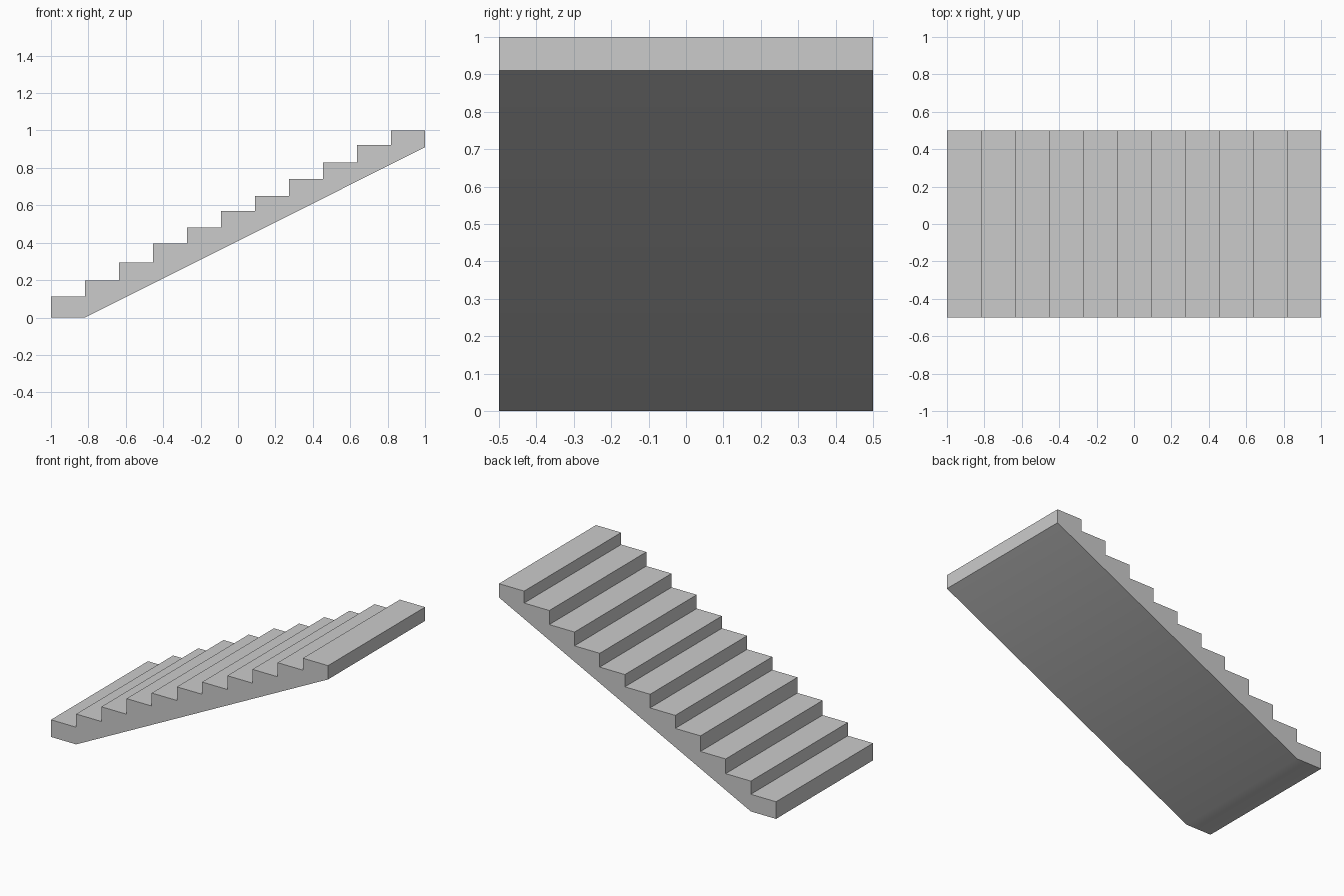
import bpy
import bmesh
import math

cube = bpy.data.objects.get("Cube")
if cube:
    bpy.data.objects.remove(cube, do_unlink=True)

# Plain grey stone
grey = bpy.data.materials.new("stone_grey")
grey.use_nodes = True
color = (0.6, 0.6, 0.6, 1)
grey.diffuse_color = color
grey.node_tree.nodes["Principled BSDF"].inputs["Base Color"].default_value = color

# Side profile: treads and risers climbing towards +x, then the sloped soffit
tread_heights = [0.112, 0.198, 0.294, 0.396, 0.481, 0.57, 0.65, 0.74, 0.83, 0.922, 1.0]
going = 2 / len(tread_heights)
profile = [(-1, 0)]
for i, z in enumerate(tread_heights):
    profile += [(-1 + i * going, z), (-1 + (i + 1) * going, z)]
profile += [(1, 0.91), (-1 + going, 0)]

# Extrude the profile across the width of the flight
bm = bmesh.new()
side = bm.faces.new([bm.verts.new((x, -0.5, z)) for x, z in profile])
result = bmesh.ops.extrude_face_region(bm, geom=[side], use_keep_orig=True)
verts = [g for g in result["geom"] if isinstance(g, bmesh.types.BMVert)]
bmesh.ops.translate(bm, verts=verts, vec=(0, 1, 0))
bmesh.ops.recalc_face_normals(bm, faces=bm.faces[:])

mesh = bpy.data.meshes.new("stair_flight")
bm.to_mesh(mesh)
bm.free()
mesh.materials.append(grey)
stairs = bpy.data.objects.new("stair_flight", mesh)
bpy.context.collection.objects.link(stairs)

# Soften only the shallow bend under the flight
bpy.ops.object.select_all(action="DESELECT")
stairs.select_set(True)
bpy.context.view_layer.objects.active = stairs
bpy.ops.object.shade_smooth_by_angle(angle=math.radians(30))
